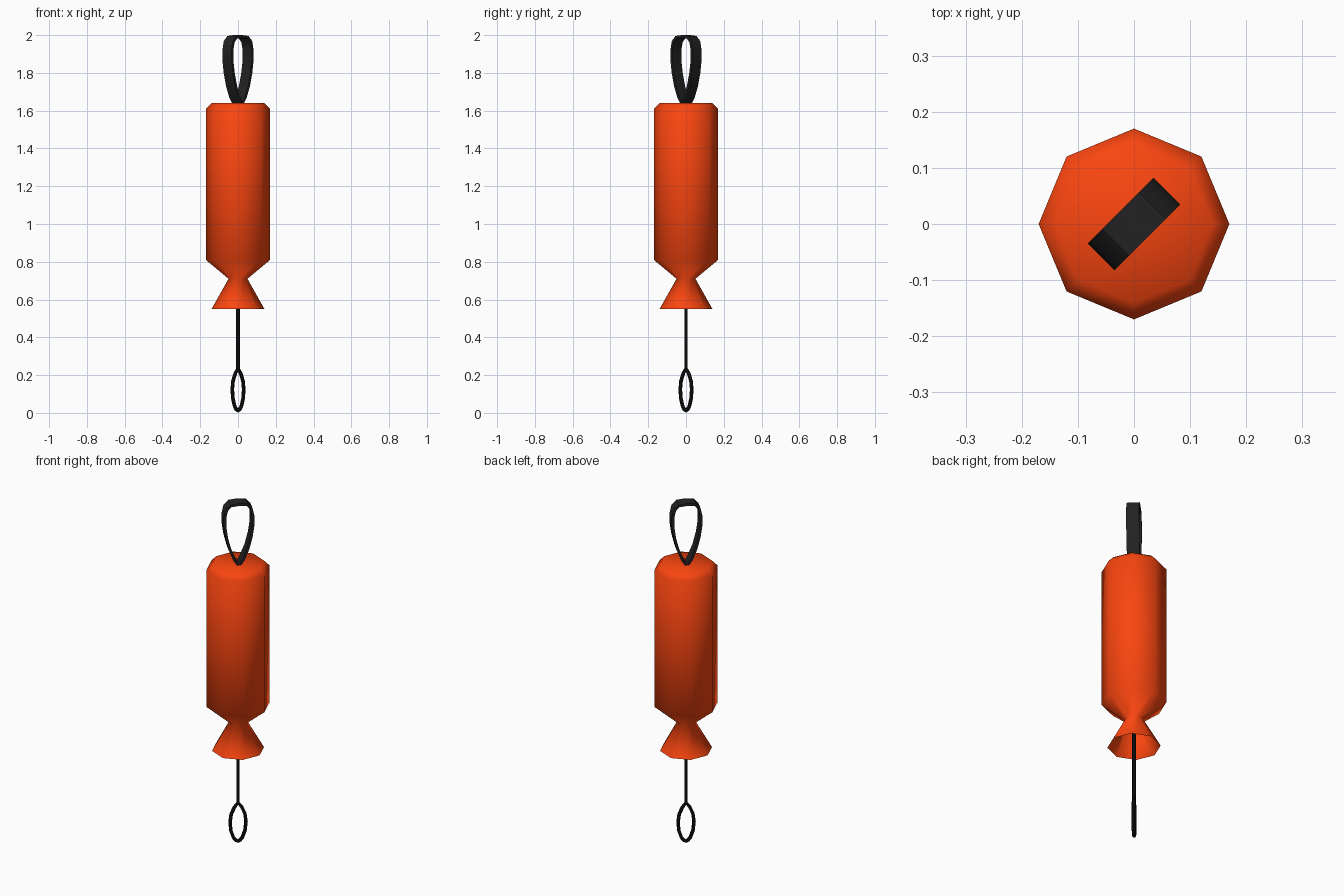
import bpy, bmesh, math
from mathutils import Vector

if "Cube" in bpy.data.objects:
    bpy.data.objects.remove(bpy.data.objects["Cube"])

DIAG = Vector((1, 1, 0)).normalized()     # plane of both loops
SIDE = Vector((1, -1, 0)).normalized()    # width direction of the strap


def material(name, color):
    m = bpy.data.materials.new(name)
    m.diffuse_color = (*color, 1)
    m.use_nodes = True
    m.node_tree.nodes["Principled BSDF"].inputs["Base Color"].default_value = m.diffuse_color
    return m


orange = material("orange", (0.95, 0.06, 0.005))
strap_black = material("strap_black", (0.016, 0.016, 0.016))
cord_black = material("cord_black", (0.003, 0.003, 0.003))


def add_object(name, data, mat):
    ob = bpy.data.objects.new(name, data)
    bpy.context.collection.objects.link(ob)
    data.materials.append(mat)
    bpy.ops.object.select_all(action='DESELECT')
    bpy.context.view_layer.objects.active = ob
    ob.select_set(True)
    return ob


def mirrored_loop(half):
    """Closed loop from a half outline whose ends lie on the axis."""
    pts = half + [(-u, z) for u, z in reversed(half[1:-1])]
    return [DIAG * u + Vector((0, 0, z)) for u, z in pts]


# Body: eight-sided turned profile, closed on top, open flared skirt below
profile = [(0.14, 0.55), (0.05, 0.71), (0.17, 0.81), (0.17, 1.61), (0.14, 1.64)]
bm = bmesh.new()
rings = [[bm.verts.new((r * math.cos(i * math.pi / 4), r * math.sin(i * math.pi / 4), z))
          for i in range(8)] for r, z in profile]
for a, b in zip(rings, rings[1:]):
    for i in range(8):
        j = (i + 1) % 8
        bm.faces.new((a[i], a[j], b[j], b[i]))
bm.faces.new(rings[-1])
mesh = bpy.data.meshes.new("float_body")
bm.to_mesh(mesh)
bm.free()
add_object("float_body", mesh, orange)
bpy.ops.object.shade_smooth()

# Strap: flat ribbon loop on top, thickened
path = mirrored_loop([(0, 1.632), (0.024, 1.67), (0.048, 1.73), (0.066, 1.80), (0.076, 1.87),
                      (0.076, 1.92), (0.066, 1.965), (0.043, 1.989), (0, 1.993)])
bm = bmesh.new()
rows = [[bm.verts.new(p + SIDE * s) for s in (-0.034, 0.034)] for p in path]
for a, b in zip(rows, rows[1:] + rows[:1]):
    bm.faces.new((a[0], a[1], b[1], b[0]))
mesh = bpy.data.meshes.new("carry_strap")
bm.to_mesh(mesh)
bm.free()
strap = add_object("carry_strap", mesh, strap_black)
solid = strap.modifiers.new("thickness", 'SOLIDIFY')
solid.thickness = 0.014
solid.offset = 0
bpy.ops.object.modifier_apply(modifier=solid.name)
bpy.ops.object.shade_smooth_by_angle(angle=math.radians(40))


# Pull cord: round straight cord and its end loop
def cord(name, pts, closed):
    cu = bpy.data.curves.new(name, 'CURVE')
    cu.dimensions = '3D'
    cu.bevel_depth = 0.01
    cu.bevel_resolution = 1
    cu.use_fill_caps = True
    sp = cu.splines.new('POLY')
    sp.points.add(len(pts) - 1)
    for p, co in zip(sp.points, pts):
        p.co = (*co, 1)
    sp.use_cyclic_u = closed
    add_object(name, cu, cord_black)
    bpy.ops.object.convert(target='MESH')
    bpy.ops.object.shade_smooth()


cord("pull_cord", [Vector((0, 0, 0.23)), Vector((0, 0, 0.72))], False)
cord("pull_loop", mirrored_loop([(0, 0.235), (0.02, 0.21), (0.037, 0.17), (0.043, 0.125),
                                 (0.038, 0.075), (0.025, 0.035), (0.012, 0.018), (0, 0.012)]), True)
